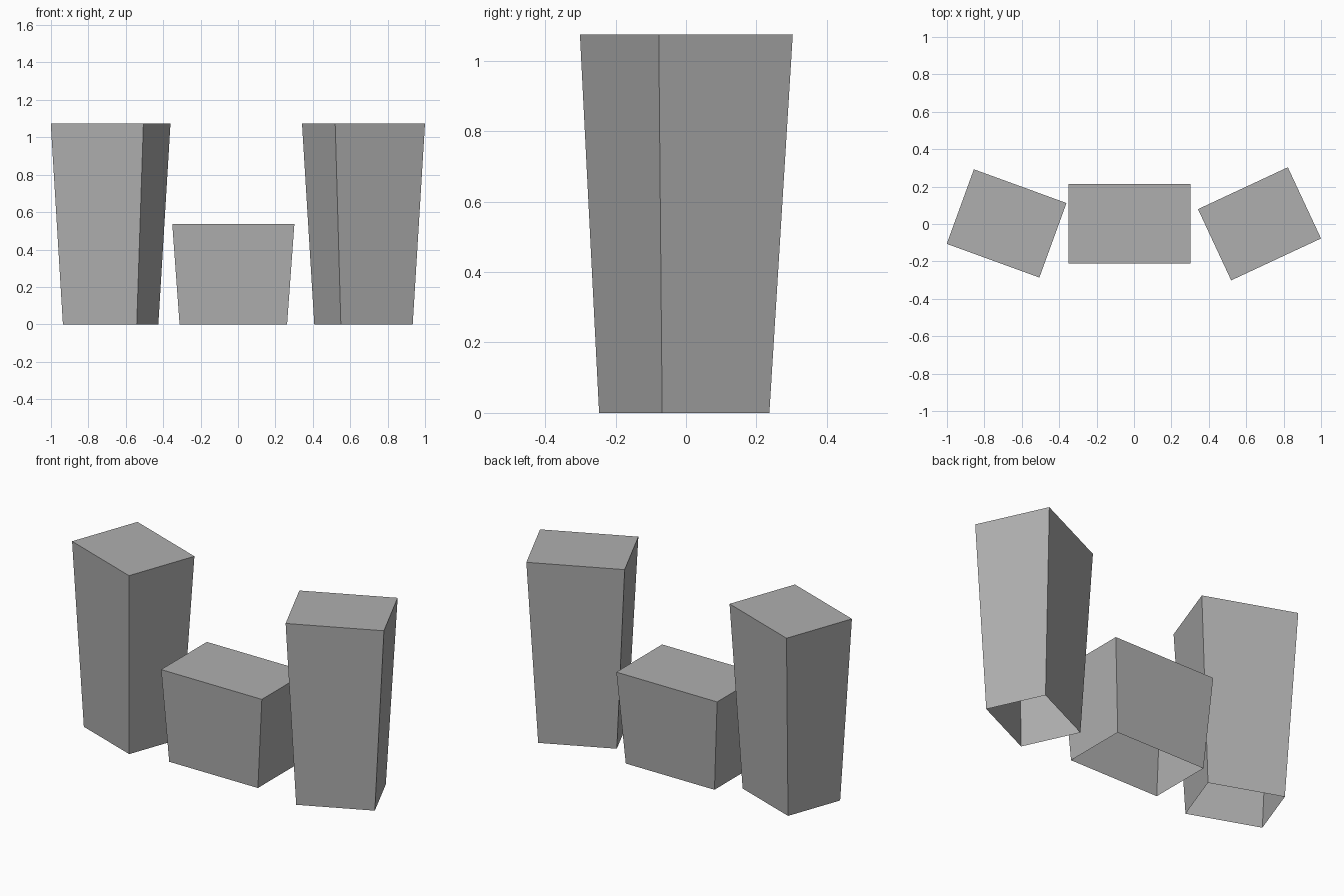
import bpy
import bmesh
from math import cos, sin, radians

if "Cube" in bpy.data.objects:
    bpy.data.objects.remove(bpy.data.objects["Cube"])

# Darker grey shared by all blocks
grey = bpy.data.materials.new("dark_grey")
grey.diffuse_color = (0.43, 0.43, 0.43, 1)
grey.use_nodes = True
grey.node_tree.nodes["Principled BSDF"].inputs["Base Color"].default_value = grey.diffuse_color


def tapered_block(name, centre, size, angle, height, taper):
    """Hollow block, closed on top and open below, narrowing downward."""
    a = radians(angle)

    def ring(bm, scale, z, shift_y):
        verts = []
        for sx, sy in ((-1, -1), (1, -1), (1, 1), (-1, 1)):
            u, v = sx * size[0] / 2 * scale, sy * size[1] / 2 * scale
            verts.append(bm.verts.new((centre[0] + u * cos(a) - v * sin(a),
                                       centre[1] + shift_y + u * sin(a) + v * cos(a), z)))
        return verts

    bm = bmesh.new()
    low = ring(bm, taper, 0, -0.006)
    top = ring(bm, 1, height, 0)
    bm.faces.new(top)
    for i in range(4):
        j = (i + 1) % 4
        bm.faces.new((low[i], low[j], top[j], top[i]))
    mesh = bpy.data.meshes.new(name)
    bm.to_mesh(mesh)
    bm.free()
    mesh.materials.append(grey)
    bpy.context.collection.objects.link(bpy.data.objects.new(name, mesh))


# Two tall outer blocks, turned inward, and a low one between them
tapered_block("left_tall_block", (-0.681, 0.003), (0.527, 0.424), -20, 1.075, 0.797)
tapered_block("middle_low_block", (-0.025, 0.002), (0.653, 0.424), 0, 0.537, 0.88)
tapered_block("right_tall_block", (0.671, 0.001), (0.53, 0.42), 25, 1.075, 0.80)
